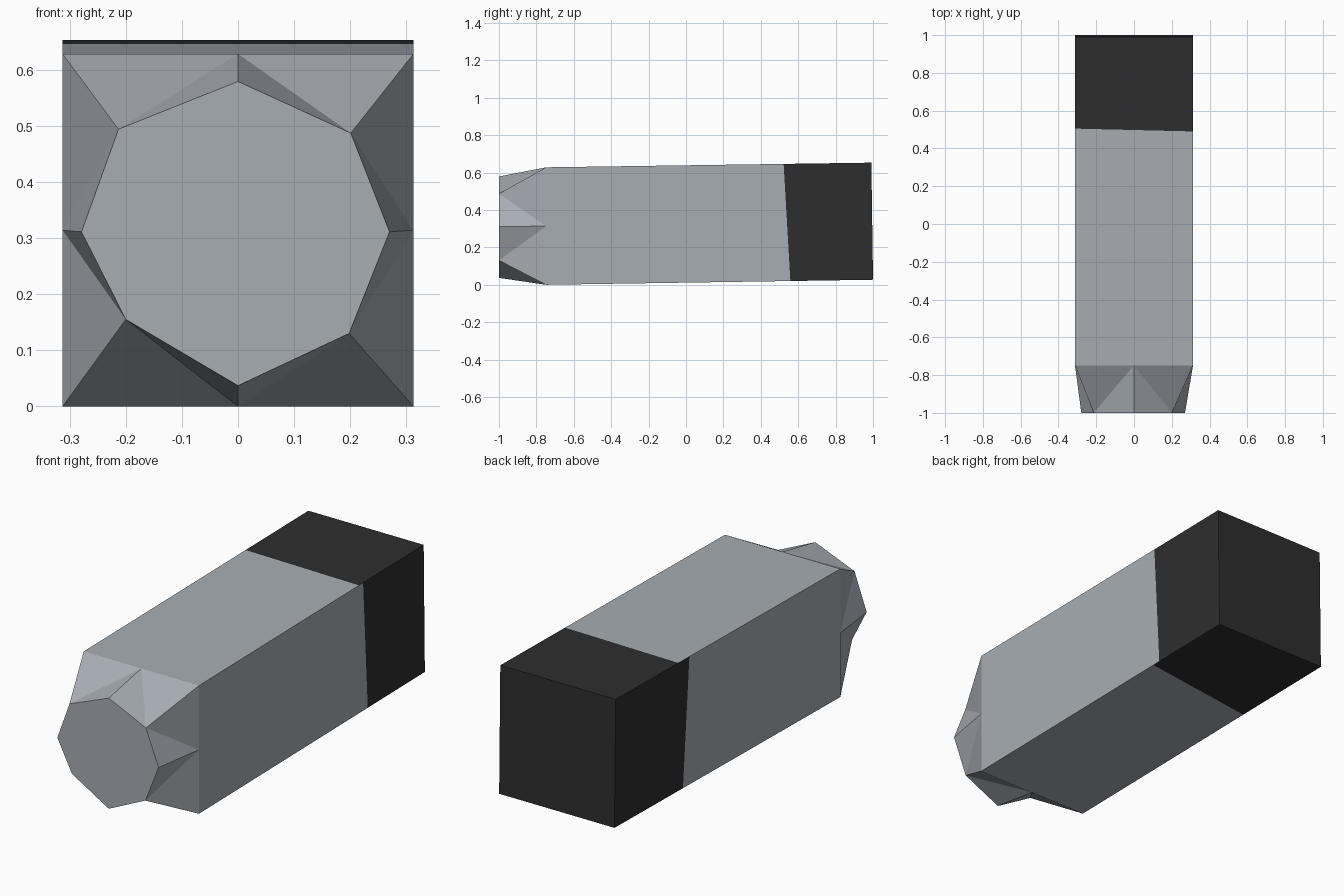
import bpy
import bmesh
from mathutils import Vector

if "Cube" in bpy.data.objects:
    bpy.data.objects.remove(bpy.data.objects["Cube"])

H = 0.3125          # half width of the square body


def material(name, colour):
    m = bpy.data.materials.new(name)
    m.diffuse_color = (*colour, 1.0)
    m.use_nodes = True
    m.node_tree.nodes["Principled BSDF"].inputs["Base Color"].default_value = m.diffuse_color
    return m


grey = material("steel grey", (0.39, 0.42, 0.455))
black = material("matt black", (0.027, 0.027, 0.027))


def build(name, polygons, mats):
    """polygons: list of (points, material index)"""
    bm = bmesh.new()
    for pts, index in polygons:
        face = bm.faces.new([bm.verts.new(p) for p in pts])
        face.material_index = index
    bmesh.ops.remove_doubles(bm, verts=bm.verts, dist=0.0005)
    bmesh.ops.recalc_face_normals(bm, faces=bm.faces)
    mesh = bpy.data.meshes.new(name)
    bm.to_mesh(mesh)
    bm.free()
    for m in mats:
        mesh.materials.append(m)
    ob = bpy.data.objects.new(name, mesh)
    bpy.context.collection.objects.link(ob)
    return ob


# Square outline: corners clockwise seen from the front, slightly rising to the back
signs = [(-1, 1), (1, 1), (1, -1), (-1, -1)]
front = [Vector((sx * H, -0.748, 0.314 + sz * 0.314)) for sx, sz in signs]
back = [Vector((sx * H, 0.9955 - sz * 0.0045, 0.340 + sz * 0.313)) for sx, sz in signs]
mids = [(front[i] + front[(i + 1) % 4]) / 2 for i in range(4)]

# Where the black end starts on the top, right, bottom and left faces
cuts = [(0.505, 0.49), (0.522, 0.558), (0.515, 0.43), (0.47, 0.42)]


def along(i, y):
    i %= 4
    return front[i].lerp(back[i], (y - front[i].y) / (back[i].y - front[i].y))


# Body: grey sides with a black end
body = [(back, 1)]
for i, (ya, yb) in enumerate(cuts):
    j = (i + 1) % 4
    a, b = along(i, ya), along(j, yb)
    body.append(([front[i], mids[i], front[j], b, a], 0))
    body.append(([a, b, back[j], back[i]], 1))
build("body", body, [grey, black])

# Nose: uneven octagon joined to the square by triangles
tip = [Vector((x, -1.0, z)) for x, z in (
    (-0.213, 0.494), (0, 0.579), (0.201, 0.487), (0.27, 0.311),
    (0.198, 0.130), (0, 0.037), (-0.20, 0.155), (-0.279, 0.311))]
nose = [(tip, 0)]
for i in range(4):
    j = (i + 1) % 4
    c0, side, c1 = tip[2 * i], tip[2 * i + 1], tip[(2 * i + 2) % 8]
    for tri in ((front[i], mids[i], c0), (c0, mids[i], side),
                (side, mids[i], c1), (mids[i], front[j], c1)):
        nose.append((tri, 0))
build("nose", nose, [grey])
